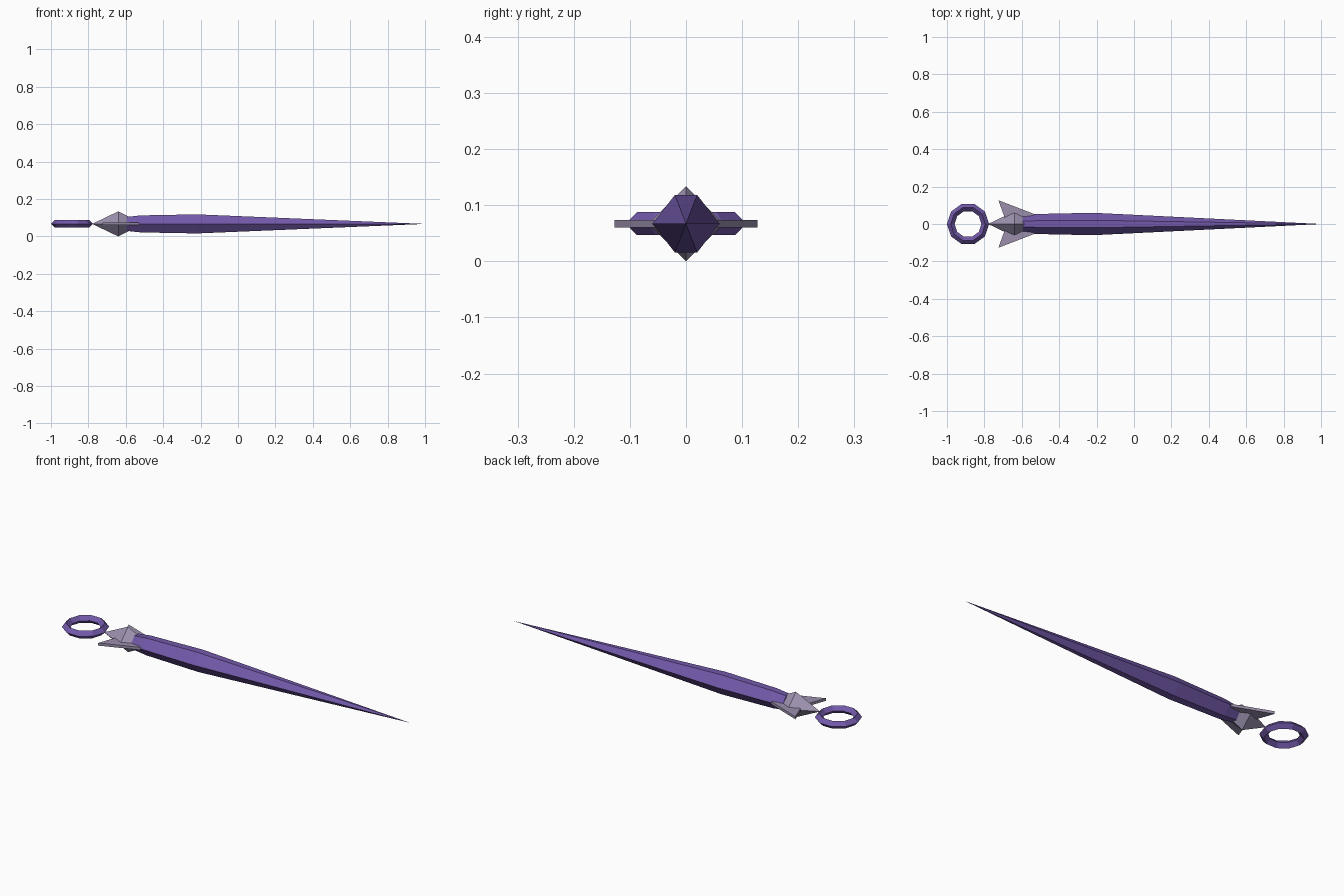
import bpy, math

if "Cube" in bpy.data.objects:
    bpy.data.objects.remove(bpy.data.objects["Cube"])

ZC = 0.067  # height of the long axis


def material(name, colour):
    m = bpy.data.materials.new(name)
    m.diffuse_color = (*colour, 1)
    m.use_nodes = True
    m.node_tree.nodes["Principled BSDF"].inputs["Base Color"].default_value = m.diffuse_color
    return m


purple = material("purple", (0.17, 0.10, 0.40))
pale = material("pale_grey", (0.33, 0.28, 0.42))


def make(name, verts, faces, mat):
    me = bpy.data.meshes.new(name)
    me.from_pydata(verts, [], faces)
    me.materials.append(mat)
    ob = bpy.data.objects.new(name, me)
    bpy.context.collection.objects.link(ob)
    ob.location.z = ZC
    return ob


def loft(name, section, stations, back, tip, mat):
    """Scale a (y, z) section at each (x, scale); end in a tip, and a tip or cap at the back."""
    n = len(section)
    verts = [(x, y * s, z * s) for x, s in stations for y, z in section]
    faces = [(a * n + i, a * n + (i + 1) % n, (a + 1) * n + (i + 1) % n, (a + 1) * n + i)
             for a in range(len(stations) - 1) for i in range(n)]
    last = (len(stations) - 1) * n
    verts.append((tip, 0, 0))
    t = len(verts) - 1
    faces += [(last + i, last + (i + 1) % n, t) for i in range(n)]
    if back is None:
        faces.append(tuple(reversed(range(n))))
    else:
        verts.append((back, 0, 0))
        faces += [((i + 1) % n, i, t + 1) for i in range(n)]
    return make(name, verts, faces, mat)


# Blade: six-sided spike
hexagon = [(0.06, 0), (0.02, 0.051), (-0.02, 0.051), (-0.06, 0), (-0.02, -0.051), (0.02, -0.051)]
loft("blade", hexagon, [(-0.593, 0.74), (-0.52, 0.89), (-0.22, 1.0)], None, 1.0, purple)

# Collar: stretched octahedron
diamond = [(0.067, 0), (0, 0.067), (-0.067, 0), (0, -0.067)]
loft("collar", diamond, [(-0.64, 1.0)], -0.78, -0.505, pale)

# Swept-back barbs on each side
for side, label in ((1, "left"), (-1, "right")):
    outline = [(-0.725, 0.127), (-0.69, 0.03), (-0.58, 0.02), (-0.53, 0.052)]
    if side < 0:
        outline.reverse()
    verts = [(x, y * side, z) for z in (-0.007, 0.007) for x, y in outline]
    faces = [(3, 2, 1, 0), (4, 5, 6, 7)]
    faces += [(i, (i + 1) % 4, 4 + (i + 1) % 4, 4 + i) for i in range(4)]
    make("barb_" + label, verts, faces, pale)

# Pommel ring with a square, edge-up section
bpy.ops.mesh.primitive_torus_add(major_segments=10, minor_segments=4,
                                 major_radius=0.092, minor_radius=0.0205,
                                 location=(-0.8875, 0, ZC))
ring = bpy.context.object
ring.name = "pommel_ring"
ring.data.materials.append(purple)
for p in ring.data.polygons:
    p.use_smooth = False
